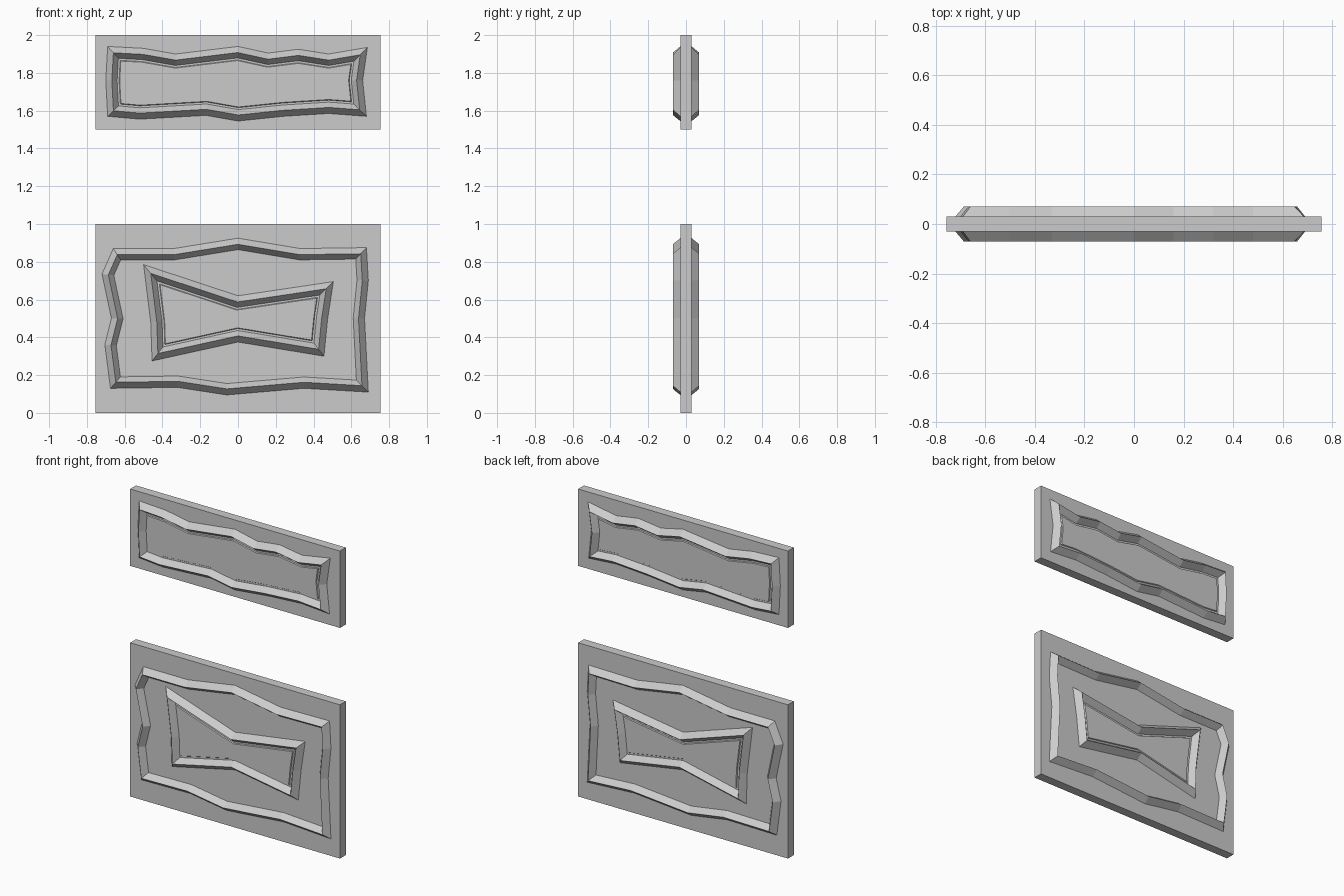
import bpy, bmesh
from mathutils import Vector

if "Cube" in bpy.data.objects:
    bpy.data.objects.remove(bpy.data.objects["Cube"])

FACE, RIDGE = 0.03, 0.07      # half thickness of slab, height of moulding crest


def new_object(name, bm):
    bmesh.ops.recalc_face_normals(bm, faces=bm.faces[:])
    me = bpy.data.meshes.new(name)
    bm.to_mesh(me)
    bm.free()
    ob = bpy.data.objects.new(name, me)
    bpy.context.collection.objects.link(ob)
    return ob


def slab(name, z0, z1):
    bm = bmesh.new()
    bmesh.ops.create_cube(bm, size=1)
    for v in bm.verts:
        v.co = (v.co.x * 1.51, v.co.y * 2 * FACE, (z0 + z1) / 2 + v.co.z * (z1 - z0))
    return new_object(name, bm)


def inset(pts, d):
    """Mitred inward offset of a clockwise outline."""
    out = []
    for i, p in enumerate(pts):
        a = (p - pts[i - 1]).normalized()
        b = (pts[(i + 1) % len(pts)] - p).normalized()
        na, nb = Vector((a.y, -a.x)), Vector((b.y, -b.x))
        out.append(p + (na + nb) * d / (1 + na.dot(nb)))
    return out


def skin(name, outline, profile, closed):
    """Sweep (inset, height) steps round an outline; mirror to the back."""
    pts = [Vector(p) for p in outline]
    bm = bmesh.new()
    rings = [[bm.verts.new((p.x, -h, p.y)) for p in inset(pts, d)] for d, h in profile]
    n = len(pts)
    pairs = list(zip(rings, rings[1:]))
    if closed:
        pairs.append((rings[-1], rings[0]))
    else:
        bm.faces.new(rings[0])
        bm.faces.new(rings[-1])
    for r, s in pairs:
        for i in range(n):
            j = (i + 1) % n
            bm.faces.new((r[i], r[j], s[j], s[i]))
    ob = new_object(name, bm)
    mod = ob.modifiers.new("both_sides", 'MIRROR')
    mod.use_axis = (False, True, False)
    mod.use_clip = False
    mod.use_mirror_merge = False
    return ob


def moulding(name, outline):
    skin(name, outline, [(0, FACE), (0.032, RIDGE), (0.06, FACE)], True)


def field(name, outline):
    skin(name, outline, [(0.064, FACE - 0.01), (0.074, FACE + 0.006)], False)


# Slabs
slab("lower_slab", 0, 1)
slab("upper_slab", 1.5, 2)

# Wavy outlines, clockwise from top left (x, z)
lower = [(-.66, .87), (-.34, .87), (0, .925), (.33, .87), (.68, .875),
         (.69, .70), (.67, .50), (.69, .11), (.35, .13), (-.06, .095),
         (-.32, .135), (-.675, .13), (-.705, .36), (-.67, .50), (-.72, .735)]
bow = [(-.50, .785), (0, .62), (.505, .695), (.475, .50), (.455, .30),
       (0, .375), (-.455, .275), (-.462, .48)]
upper = [(-.69, 1.94), (-.50, 1.93), (-.33, 1.90), (0, 1.94), (.16, 1.905),
         (.32, 1.925), (.48, 1.90), (.685, 1.935), (.66, 1.76), (.68, 1.57),
         (.48, 1.585), (.24, 1.57), (0, 1.545), (-.17, 1.575), (-.52, 1.555),
         (-.69, 1.57), (-.70, 1.76)]

# Raised mouldings and inner fields
moulding("lower_moulding", lower)
moulding("bow_moulding", bow)
field("bow_field", bow)
moulding("upper_moulding", upper)
field("upper_field", upper)
